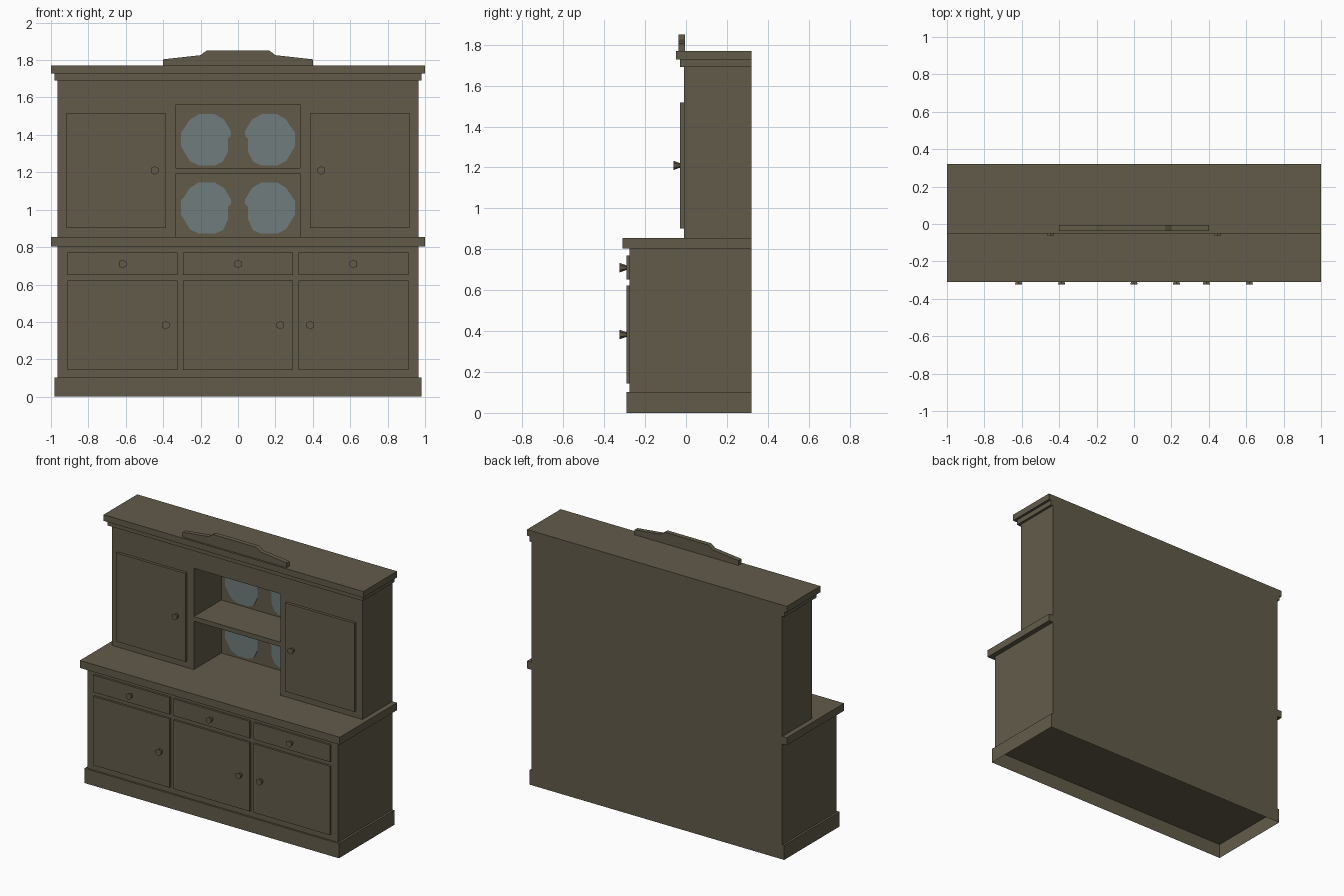
import bpy, bmesh, math
from mathutils import Matrix

if "Cube" in bpy.data.objects:
    bpy.data.objects.remove(bpy.data.objects["Cube"])


def material(name, rgb):
    m = bpy.data.materials.new(name)
    m.diffuse_color = (*rgb, 1)
    m.use_nodes = True
    m.node_tree.nodes["Principled BSDF"].inputs["Base Color"].default_value = m.diffuse_color
    return m


WOOD = material("dark olive wood", (0.122, 0.105, 0.068))
PLATE = material("pale blue grey", (0.165, 0.200, 0.205))


def finish(name, bm, mat):
    bmesh.ops.recalc_face_normals(bm, faces=bm.faces)
    me = bpy.data.meshes.new(name)
    bm.to_mesh(me)
    bm.free()
    me.materials.append(mat)
    ob = bpy.data.objects.new(name, me)
    bpy.context.collection.objects.link(ob)
    return ob


def prism(name, profile, y0, y1, mat=WOOD, open_bottom=False):
    """Extrude an x-z outline from y0 back to y1."""
    bm = bmesh.new()
    face = bm.faces.new([bm.verts.new((x, y0, z)) for x, z in profile])
    ext = bmesh.ops.extrude_face_region(bm, geom=[face], use_keep_orig=True)
    for v in ext["geom"]:
        if isinstance(v, bmesh.types.BMVert):
            v.co.y = y1
    if open_bottom:
        low = [f for f in bm.faces if all(abs(v.co.z) < 1e-5 for v in f.verts)]
        bmesh.ops.delete(bm, geom=low, context="FACES")
    return finish(name, bm, mat)


def box(name, x0, x1, y0, y1, z0, z1, **kw):
    return prism(name, [(x0, z0), (x1, z0), (x1, z1), (x0, z1)], y0, y1, **kw)


def knob(name, x, y, z):
    """Six-sided knob flaring outwards to the front."""
    bm = bmesh.new()
    bmesh.ops.create_cone(bm, cap_ends=True, segments=6, radius1=0.011, radius2=0.023,
                          depth=0.034,
                          matrix=Matrix.Translation((x, y - 0.016, z))
                          @ Matrix.Rotation(math.pi / 2, 4, "X"))
    return finish(name, bm, WOOD)


BACK = 0.32

# Lower cabinet: hollow plinth, carcass, worktop
box("plinth", -0.98, 0.98, -0.29, BACK, 0, 0.102, open_bottom=True)
box("lower_carcass", -0.965, 0.965, -0.277, BACK, 0.1, 0.81)
box("worktop", -1, 1, -0.31, BACK, 0.803, 0.855)

# Three drawers above three doors
for i, (cx, kx) in enumerate([(-0.617, -0.387), (0, 0.227), (0.617, 0.387)], 1):
    box(f"drawer_front_{i}", cx - 0.294, cx + 0.294, -0.291, -0.27, 0.652, 0.77)
    box(f"lower_door_{i}", cx - 0.294, cx + 0.294, -0.291, -0.27, 0.143, 0.622)
    knob(f"drawer_knob_{i}", cx, -0.291, 0.71)
    knob(f"lower_door_knob_{i}", kx, -0.291, 0.383)

# Upper cabinet with an open niche in the middle
W, N = 0.965, 0.333
prism("upper_carcass", [(-W, 0.85), (-N, 0.85), (-N, 1.56), (N, 1.56), (N, 0.85),
                        (W, 0.85), (W, 1.70), (-W, 1.70)], -0.01, BACK)
box("niche_back", -N, N, 0.293, BACK, 0.85, 1.56)
box("niche_shelf", -N, N, -0.01, 0.293, 1.192, 1.224)

# Upper doors
for side, s in (("left", -1), ("right", 1)):
    a, b = sorted((s * 0.384, s * 0.917))
    box(f"upper_door_{side}", a, b, -0.029, -0.005, 0.902, 1.518)
    knob(f"upper_door_knob_{side}", s * 0.446, -0.029, 1.21)

# Stepped cornice
box("cornice_lower", -0.982, 0.982, -0.03, BACK, 1.692, 1.73)
box("cornice_upper", -1, 1, -0.05, BACK, 1.727, 1.77)

# Shaped crest on top
half = [(0.40, 1.765), (0.40, 1.804), (0.20, 1.826), (0.185, 1.838), (0.167, 1.85)]
prism("crest", half + [(-x, z) for x, z in reversed(half)], -0.037, -0.005)

# Display plates on the niche back, flattened at the lower inner edge
rim = [(-0.091, 0.107), (-0.043, 0.136), (0.04, 0.136), (0.091, 0.107), (0.128, 0.045),
       (0.128, 0.02), (0.112, 0.004), (0.112, -0.064), (0.086, -0.118), (0.045, -0.138),
       (-0.043, -0.138), (-0.091, -0.115), (-0.138, -0.037), (-0.138, 0.037)]
for row, cz in (("lower", 1.01), ("upper", 1.375)):
    for side, s in (("left", 1), ("right", -1)):
        prism(f"plate_{row}_{side}", [(s * (x - 0.166), z + cz) for x, z in rim],
              0.289, 0.294, PLATE)
